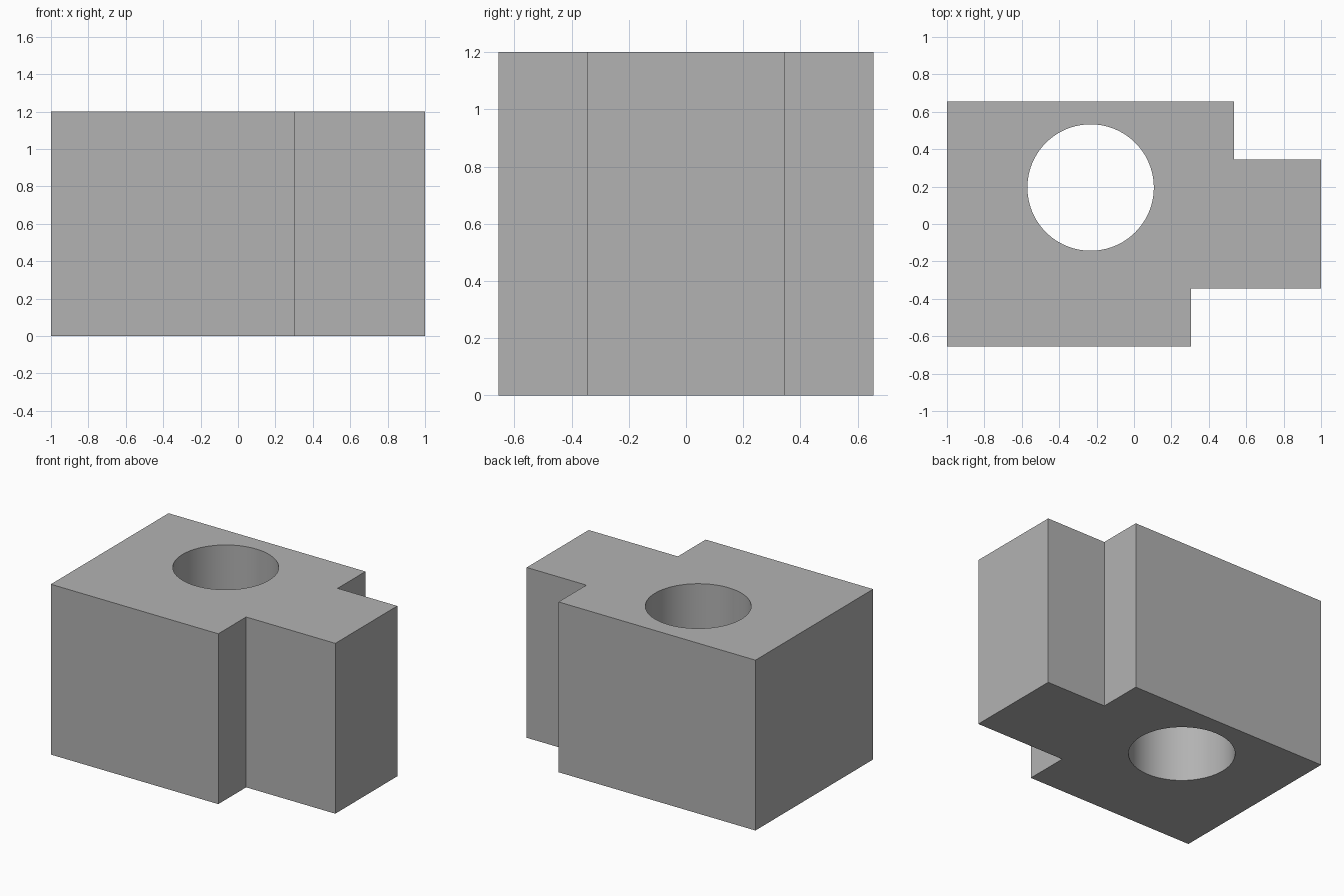
import bpy
import bmesh
import math

HEIGHT = 1.2

cube = bpy.data.objects.get("Cube")
if cube:
    bpy.data.objects.remove(cube, do_unlink=True)

grey = bpy.data.materials.new("mid_grey")
grey.use_nodes = True
colour = (0.448, 0.448, 0.448, 1)
grey.diffuse_color = colour
grey.node_tree.nodes["Principled BSDF"].inputs["Base Color"].default_value = colour


def prism(name, outline, bottom, top):
    """Extrude a flat outline upwards into a solid object."""
    bm = bmesh.new()
    face = bm.faces.new([bm.verts.new((x, y, bottom)) for x, y in outline])
    result = bmesh.ops.extrude_face_region(bm, geom=[face])
    verts = [v for v in result["geom"] if isinstance(v, bmesh.types.BMVert)]
    bmesh.ops.translate(bm, verts=verts, vec=(0, 0, top - bottom))
    bmesh.ops.recalc_face_normals(bm, faces=bm.faces)
    mesh = bpy.data.meshes.new(name)
    bm.to_mesh(mesh)
    bm.free()
    mesh.materials.append(grey)
    obj = bpy.data.objects.new(name, mesh)
    bpy.context.collection.objects.link(obj)
    return obj


# Block with a tongue on its left side, stepped unevenly front and back
block = prism("stepped_block", [
    (-1, -0.655), (0.305, -0.655), (0.305, -0.345), (1, -0.345),
    (1, 0.345), (0.535, 0.345), (0.535, 0.655), (-1, 0.655)], 0, HEIGHT)

# Round vertical through hole
SIDES, RADIUS = 96, 0.338
angles = [math.tau * i / SIDES for i in range(SIDES)]
cutter = prism("hole_cutter", [
    (-0.232 + RADIUS * math.cos(a), 0.195 + RADIUS * math.sin(a))
    for a in angles], -0.1, HEIGHT + 0.1)

bore = block.modifiers.new("through_hole", 'BOOLEAN')
bore.operation = 'DIFFERENCE'
bore.solver = 'EXACT'
bore.object = cutter

bpy.ops.object.select_all(action='DESELECT')
block.select_set(True)
bpy.context.view_layer.objects.active = block
bpy.ops.object.modifier_apply(modifier=bore.name)
bpy.data.objects.remove(cutter, do_unlink=True)
bpy.ops.object.shade_smooth_by_angle(angle=math.radians(30))
